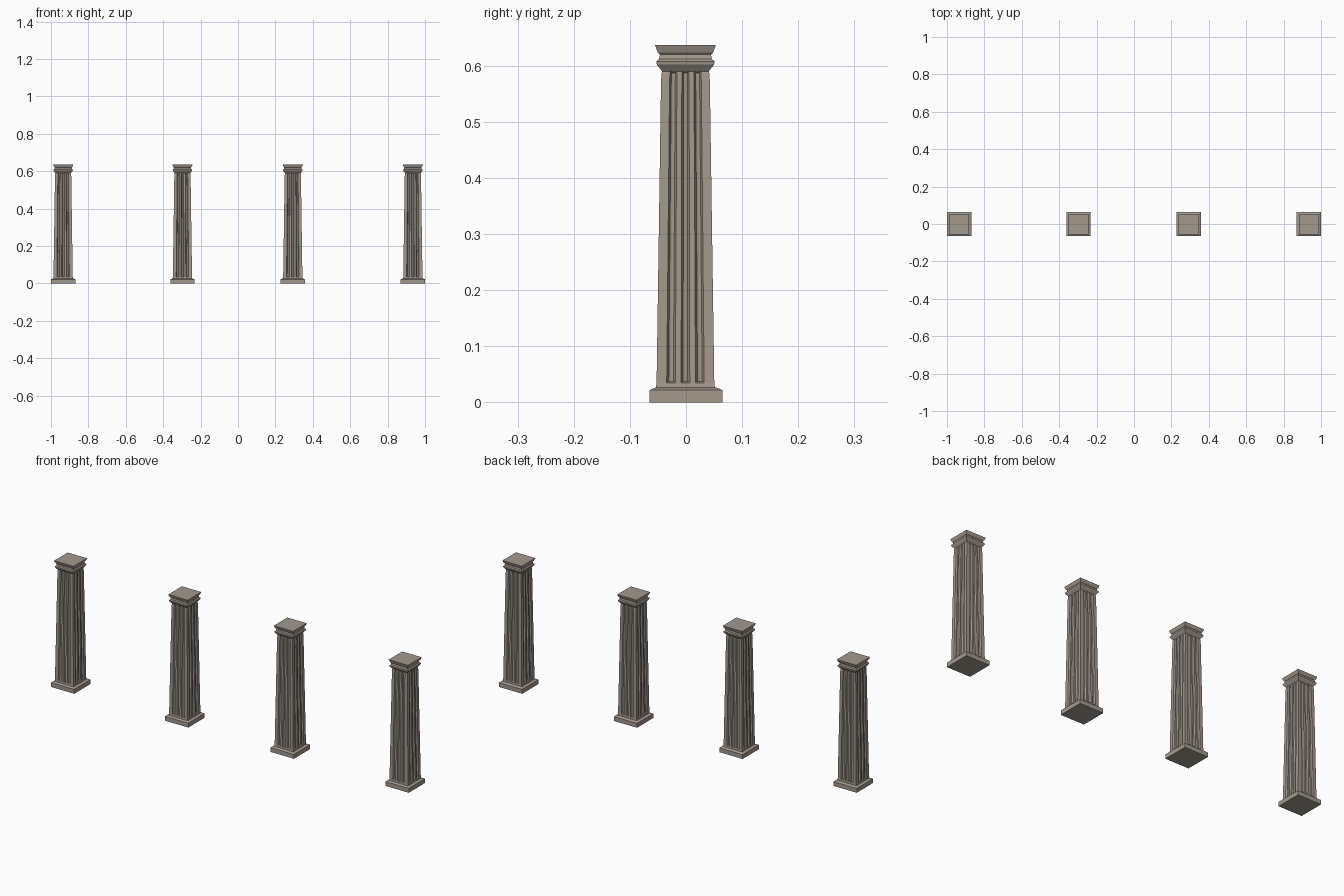
import bpy, bmesh

if "Cube" in bpy.data.objects:
    bpy.data.objects.remove(bpy.data.objects["Cube"])

stone = bpy.data.materials.new("warm_grey_stone")
stone.diffuse_color = (0.37, 0.315, 0.265, 1)
stone.use_nodes = True
stone.node_tree.nodes["Principled BSDF"].inputs["Base Color"].default_value = stone.diffuse_color


def ring_points(half, depth, fluted):
    """Square outline, optionally with three flutes cut into every side."""
    side = [(-half, half)]
    if fluted:
        for c in (-0.5, 0, 0.5):
            for k, d in ((-0.15, 0), (-0.08, 0.85), (0, 1), (0.08, 0.85), (0.15, 0)):
                side.append(((c + k) * half, half - d * depth))
    pts = []
    for u, v in side:
        pts.append((u, -v))
    for u, v in side:
        pts.append((v, u))
    for u, v in side:
        pts.append((-u, v))
    for u, v in side:
        pts.append((-v, -u))
    return pts


def loft(name, levels, x, y=0.0, fluted=False):
    """Stack outlines given as (z, half width, flute depth) into a closed solid."""
    bm = bmesh.new()
    rings = [[bm.verts.new((px, py, z)) for px, py in ring_points(h, d, fluted)]
             for z, h, d in levels]
    n = len(rings[0])
    for a, b in zip(rings, rings[1:]):
        for i in range(n):
            j = (i + 1) % n
            bm.faces.new((a[i], a[j], b[j], b[i]))
    bm.faces.new(rings[0][::-1])
    bm.faces.new(rings[-1])
    bmesh.ops.recalc_face_normals(bm, faces=bm.faces)
    mesh = bpy.data.meshes.new(name)
    bm.to_mesh(mesh)
    bm.free()
    mesh.materials.append(stone)
    ob = bpy.data.objects.new(name, mesh)
    ob.location = (x, y, 0)
    bpy.context.collection.objects.link(ob)
    return ob


# profiles: height, half width, flute depth
plinth = [(0, 0.065, 0), (0.022, 0.065, 0), (0.027, 0.053, 0)]
shaft = [(0.027, 0.0525, 0), (0.035, 0.0515, 0), (0.0375, 0.0514, 0.008),
         (0.30, 0.0475, 0.008), (0.573, 0.0435, 0.007),
         (0.587, 0.0425, 0.006), (0.590, 0.0415, 0)]
capital = [(0.590, 0.0415, 0), (0.602, 0.051, 0), (0.608, 0.052, 0),
           (0.612, 0.047, 0), (0.620, 0.0455, 0), (0.624, 0.0495, 0),
           (0.636, 0.054, 0), (0.637, 0.054, 0)]

# four identical columns in a row
for i, x in enumerate((-0.935, -0.297, 0.293, 0.935), 1):
    loft(f"plinth_{i}", plinth, x)
    loft(f"fluted_shaft_{i}", shaft, x, -0.001, True)
    loft(f"capital_{i}", capital, x, -0.001)
